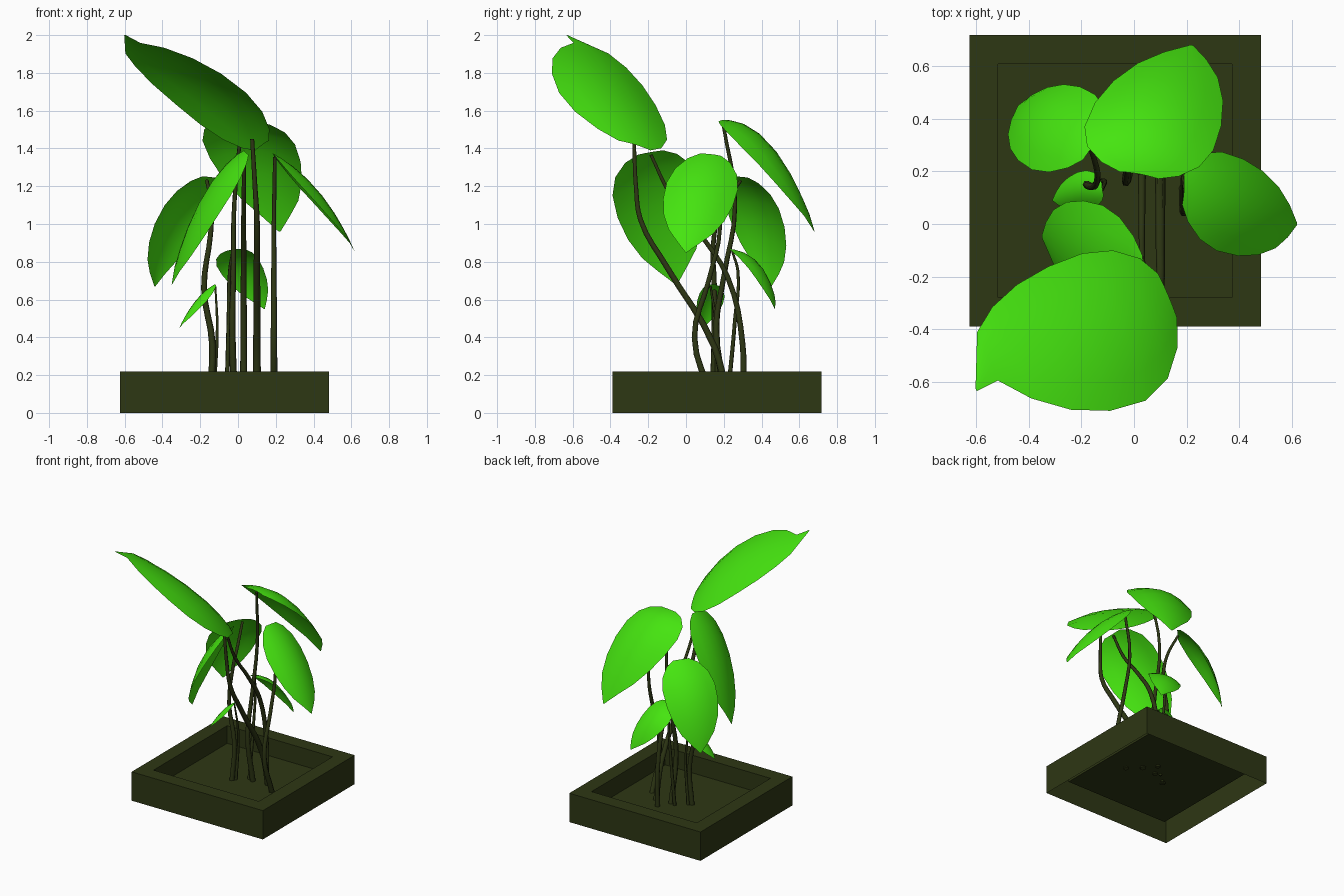
import bpy, bmesh
from mathutils import Vector

if "Cube" in bpy.data.objects:
    bpy.data.objects.remove(bpy.data.objects["Cube"])


def material(name, col):
    m = bpy.data.materials.new(name)
    m.diffuse_color = (*col, 1)
    m.use_nodes = True
    m.node_tree.nodes["Principled BSDF"].inputs["Base Color"].default_value = m.diffuse_color
    return m


GREEN = material("leaf_green", (0.06, 0.78, 0.005))
DARK = material("dark_olive", (0.027, 0.038, 0.007))
SOIL = 0.085


def add_object(name, bm, mat, smooth=False):
    me = bpy.data.meshes.new(name)
    bm.to_mesh(me)
    bm.free()
    me.materials.append(mat)
    for p in me.polygons:
        p.use_smooth = smooth
    ob = bpy.data.objects.new(name, me)
    bpy.context.collection.objects.link(ob)
    return ob


# Planter: outer walls, flat rim, inner walls and sunken floor, open underneath
def planter():
    bm = bmesh.new()
    outer, inner = (-0.625, 0.483, -0.39, 0.718), (-0.517, 0.372, -0.28, 0.608)
    rings = []
    for (x0, x1, y0, y1), z in ((outer, 0), (outer, 0.22), (inner, 0.22), (inner, SOIL)):
        rings.append([bm.verts.new((x, y, z)) for x, y in
                      ((x0, y0), (x1, y0), (x1, y1), (x0, y1))])
    for a, b in zip(rings, rings[1:]):
        for i in range(4):
            j = (i + 1) % 4
            bm.faces.new((a[i], a[j], b[j], b[i]))
    bm.faces.new(rings[-1])
    add_object("planter", bm, DARK)


# Stem: tapered six-sided tube through a few points, rooted just under the soil
def stem(name, root, pts, r):
    pts = [(*root, SOIL - 0.01)] + pts
    cu = bpy.data.curves.new(name, 'CURVE')
    cu.dimensions = '3D'
    cu.bevel_depth = r
    cu.bevel_resolution = 1
    cu.resolution_u = 4
    cu.use_fill_caps = True
    s = cu.splines.new('BEZIER')
    s.bezier_points.add(len(pts) - 1)
    for i, (bp, p) in enumerate(zip(s.bezier_points, pts)):
        bp.co = p
        bp.handle_left_type = bp.handle_right_type = 'AUTO'
        bp.radius = 1.15 - 0.6 * i / (len(pts) - 1)
    cu.materials.append(DARK)
    ob = bpy.data.objects.new(name, cu)
    bpy.context.collection.objects.link(ob)
    bpy.ops.object.select_all(action='DESELECT')
    bpy.context.view_layer.objects.active = ob
    ob.select_set(True)
    bpy.ops.object.convert(target='MESH')
    bpy.ops.object.shade_smooth()


# Half-width of a leaf along its length: blunt base, full body, short pointed tip
PROFILE = ((0, 0.3), (0.07, 0.6), (0.2, 0.87), (0.36, 1), (0.54, 0.98),
           (0.7, 0.85), (0.83, 0.62), (0.92, 0.33), (1, 0.02))


# Leaf: midrib curve through base, middle and tip, swept sideways and cupped;
# hook bends the last point of the tip sideways
def leaf(name, base, mid, tip, side, cup=0.28, hook=0.0):
    base, mid, tip, side = map(Vector, (base, mid, tip, side))
    end = tip - hook * side
    ctrl = 2 * mid - (base + end) / 2
    n = (tip - base).cross(side).normalized()
    if n.z < 0:
        n, side = -n, -side
    bm = bmesh.new()
    rows = []
    for t, w in PROFILE:
        c = base * (1 - t) ** 2 + ctrl * 2 * t * (1 - t) + end * t * t
        if t == 1:
            c = tip
        row = []
        for k in range(-3, 4):
            u = k / 3 * w
            row.append(bm.verts.new(c + side * u - n * cup * side.length * u * u))
        rows.append(row)
    for a, b in zip(rows, rows[1:]):
        for k in range(6):
            bm.faces.new((a[k], b[k], b[k + 1], a[k + 1]))
    add_object(name, bm, GREEN, True)


planter()

# Leaves
leaf("leaf_top", (0.13, -0.27, 1.42), (-0.15, -0.4, 1.74), (-0.6, -0.63, 2.0), (0.12, -0.28, 0.085), 0.2, 0.4)
leaf("leaf_back", (0.02, 0.19, 1.55), (0.095, 0.45, 1.41), (0.22, 0.68, 0.96), (0.245, -0.045, -0.01), 0.3)
leaf("leaf_right", (0.19, 0.13, 1.37), (0.43, 0.07, 1.17), (0.62, 0, 0.85), (0.01, 0.188, -0.02), 0.3)
leaf("leaf_back_left", (-0.16, 0.29, 1.25), (-0.345, 0.405, 1.04), (-0.44, 0.45, 0.67), (0.12, 0.143, -0.01))
leaf("leaf_front", (0.04, -0.19, 1.38), (-0.185, -0.155, 1.125), (-0.35, -0.05, 0.68), (-0.04, 0.23, 0.04), 0.24)
leaf("leaf_small_back", (-0.03, 0.24, 0.865), (0.025, 0.39, 0.78), (0.14, 0.47, 0.55), (0.11, -0.045, 0.02))
leaf("leaf_small_left", (-0.12, 0.13, 0.68), (-0.22, 0.122, 0.597), (-0.31, 0.09, 0.45), (-0.01, 0.072, 0.01), 0.4)

# Stems, each ending just under its leaf base
stem("stem_top", (0.1, 0.22), [(0.1, 0.15, 0.35), (0.1, -0.1, 0.77), (0.1, -0.24, 1.02),
                               (0.09, -0.265, 1.2), (0.075, -0.275, 1.45)], 0.019)
stem("stem_back", (-0.02, 0.21), [(-0.03, 0.16, 0.45), (-0.025, 0.2, 0.72),
                                  (-0.02, 0.26, 1.1), (0.02, 0.195, 1.54)], 0.017)
stem("stem_right", (0.19, 0.14), [(0.19, 0.045, 0.4), (0.19, 0.12, 0.7),
                                  (0.19, 0.18, 0.98), (0.195, 0.13, 1.355)], 0.017)
stem("stem_back_left", (-0.15, 0.14), [(-0.135, 0.15, 0.36), (-0.18, 0.15, 0.66), (-0.145, 0.15, 0.95),
                                       (-0.14, 0.2, 1.1), (-0.165, 0.29, 1.23)], 0.017)
stem("stem_front", (0.03, 0.3), [(0.03, 0.3, 0.36), (0.03, 0.22, 0.72), (0.03, 0.08, 0.94),
                                 (0.03, -0.08, 1.15), (0.035, -0.185, 1.365)], 0.017)
stem("stem_small_back", (-0.06, 0.22), [(-0.05, 0.26, 0.5), (-0.045, 0.275, 0.75),
                                        (-0.03, 0.245, 0.855)], 0.011)
stem("stem_small_left", (-0.13, 0.16), [(-0.11, 0.16, 0.45), (-0.12, 0.13, 0.67)], 0.01)
